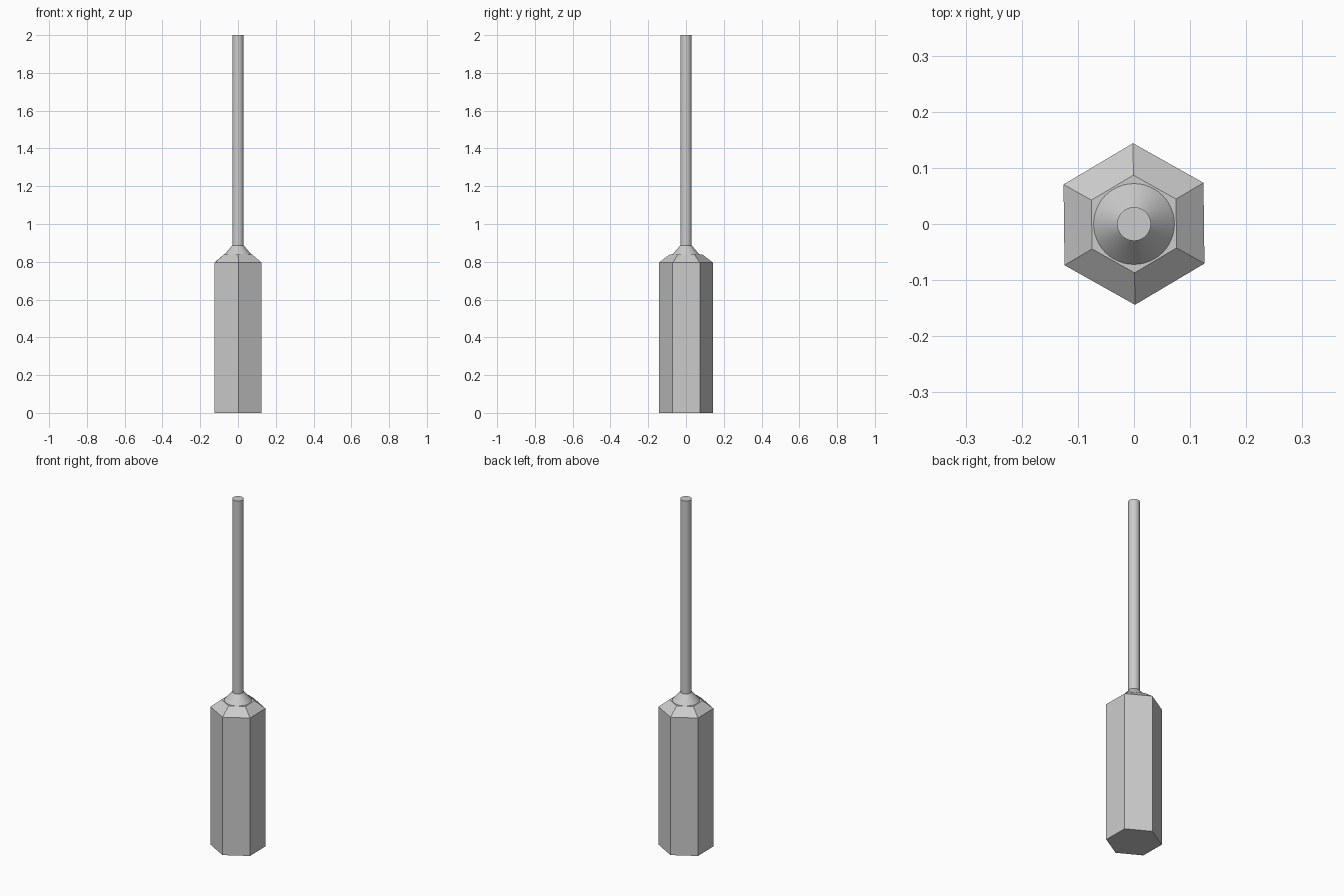
import bpy
import bmesh
from math import cos, sin, pi, radians

cube = bpy.data.objects.get("Cube")
if cube:
    bpy.data.objects.remove(cube, do_unlink=True)

grey = bpy.data.materials.new("plain grey")
grey.use_nodes = True
grey.diffuse_color = (0.6, 0.6, 0.6, 1)
grey.node_tree.nodes["Principled BSDF"].inputs["Base Color"].default_value = (0.6, 0.6, 0.6, 1)


def lathe(name, profile, sides, turn=0.0, smooth=False):
    """Closed solid from (radius, height) rings with the given number of sides."""
    bm = bmesh.new()
    rings = []
    for r, z in profile:
        angles = [turn + 2 * pi * i / sides for i in range(sides)]
        rings.append([bm.verts.new((r * cos(a), r * sin(a), z)) for a in angles])
    for low, high in zip(rings, rings[1:]):
        for i in range(sides):
            j = (i + 1) % sides
            bm.faces.new((low[i], low[j], high[j], high[i]))
    bm.faces.new(rings[0][::-1])
    bm.faces.new(rings[-1])
    mesh = bpy.data.meshes.new(name)
    bm.to_mesh(mesh)
    bm.free()
    mesh.materials.append(grey)
    obj = bpy.data.objects.new(name, mesh)
    bpy.context.collection.objects.link(obj)
    if smooth:
        bpy.ops.object.select_all(action="DESELECT")
        obj.select_set(True)
        bpy.context.view_layer.objects.active = obj
        bpy.ops.object.shade_smooth_by_angle(angle=radians(30))
    return obj


# Hexagonal handle with a chamfered top
lathe("handle", [(0.144, 0), (0.144, 0.795), (0.087, 0.838)], 6, turn=radians(90.7))

# Conical collar and round shaft
lathe("collar", [(0.072, 0.838), (0.03, 0.887)], 48, smooth=True)
lathe("shaft", [(0.03, 0.887), (0.03, 2.0)], 48, smooth=True)
